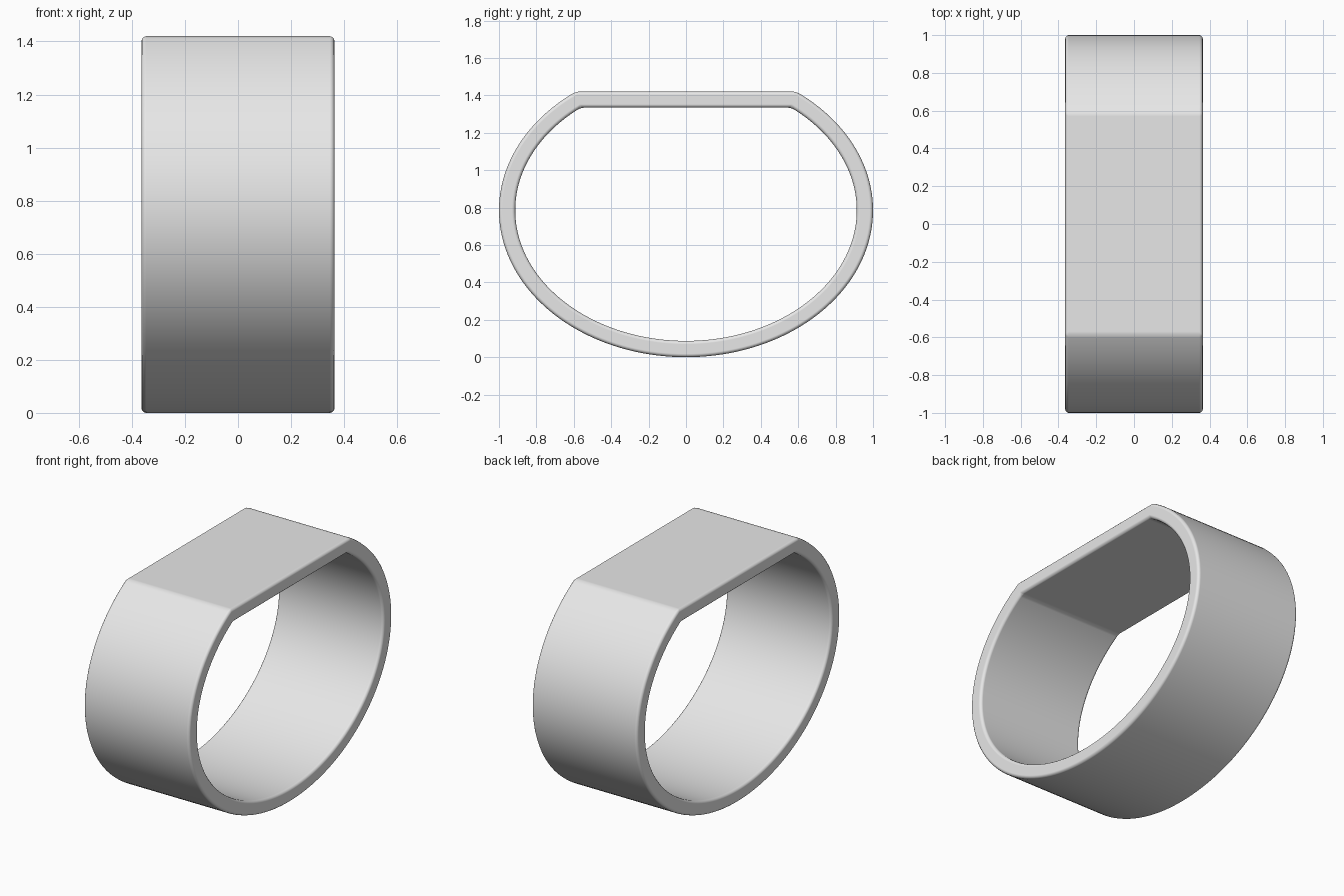
import bpy
import bmesh
import math

cube = bpy.data.objects.get("Cube")
if cube:
    bpy.data.objects.remove(cube, do_unlink=True)

HALF_WIDTH = 0.364
A, B = 1.0, 0.785        # outer ellipse radii along y and z
WALL = 0.087
STEPS = 128


def profile(inset, start):
    """Ellipse arc, inset along its normal; the open top closes as a flat."""
    points = []
    for i in range(STEPS + 1):
        t = math.radians(180 - start + (180 + 2 * start) * i / STEPS)
        c, s = math.cos(t), math.sin(t)
        ny, nz = c / A, s / B
        length = math.hypot(ny, nz)
        points.append((A * c - inset * ny / length,
                       B + B * s - inset * nz / length))
    return points


# Plain grey material
grey = bpy.data.materials.new("light grey")
grey.use_nodes = True
colour = (0.8, 0.8, 0.8, 1.0)
grey.diffuse_color = colour
grey.node_tree.nodes["Principled BSDF"].inputs["Base Color"].default_value = colour

# Band: outer and inner loops on both sides, bridged into a closed ring
bm = bmesh.new()
loops = [[bm.verts.new((x, y, z)) for y, z in profile(inset, start)]
         for x, inset, start in ((-HALF_WIDTH, 0, 54), (HALF_WIDTH, 0, 54),
                                 (HALF_WIDTH, WALL, 52.6), (-HALF_WIDTH, WALL, 52.6))]
for k, loop in enumerate(loops):
    other = loops[(k + 1) % len(loops)]
    for i in range(len(loop)):
        j = (i + 1) % len(loop)
        bm.faces.new((loop[i], loop[j], other[j], other[i]))
bmesh.ops.recalc_face_normals(bm, faces=bm.faces[:])

mesh = bpy.data.meshes.new("ring_band")
bm.to_mesh(mesh)
bm.free()
mesh.materials.append(grey)
band = bpy.data.objects.new("ring_band", mesh)
bpy.context.collection.objects.link(band)

# Softly rounded rims and corners
bevel = band.modifiers.new("rounded_edges", 'BEVEL')
bevel.width = 0.018
bevel.segments = 3
bevel.limit_method = 'ANGLE'
bevel.angle_limit = math.radians(20)
bevel.harden_normals = True

for obj in bpy.context.selected_objects:
    obj.select_set(False)
band.select_set(True)
bpy.context.view_layer.objects.active = band
bpy.ops.object.shade_smooth()
